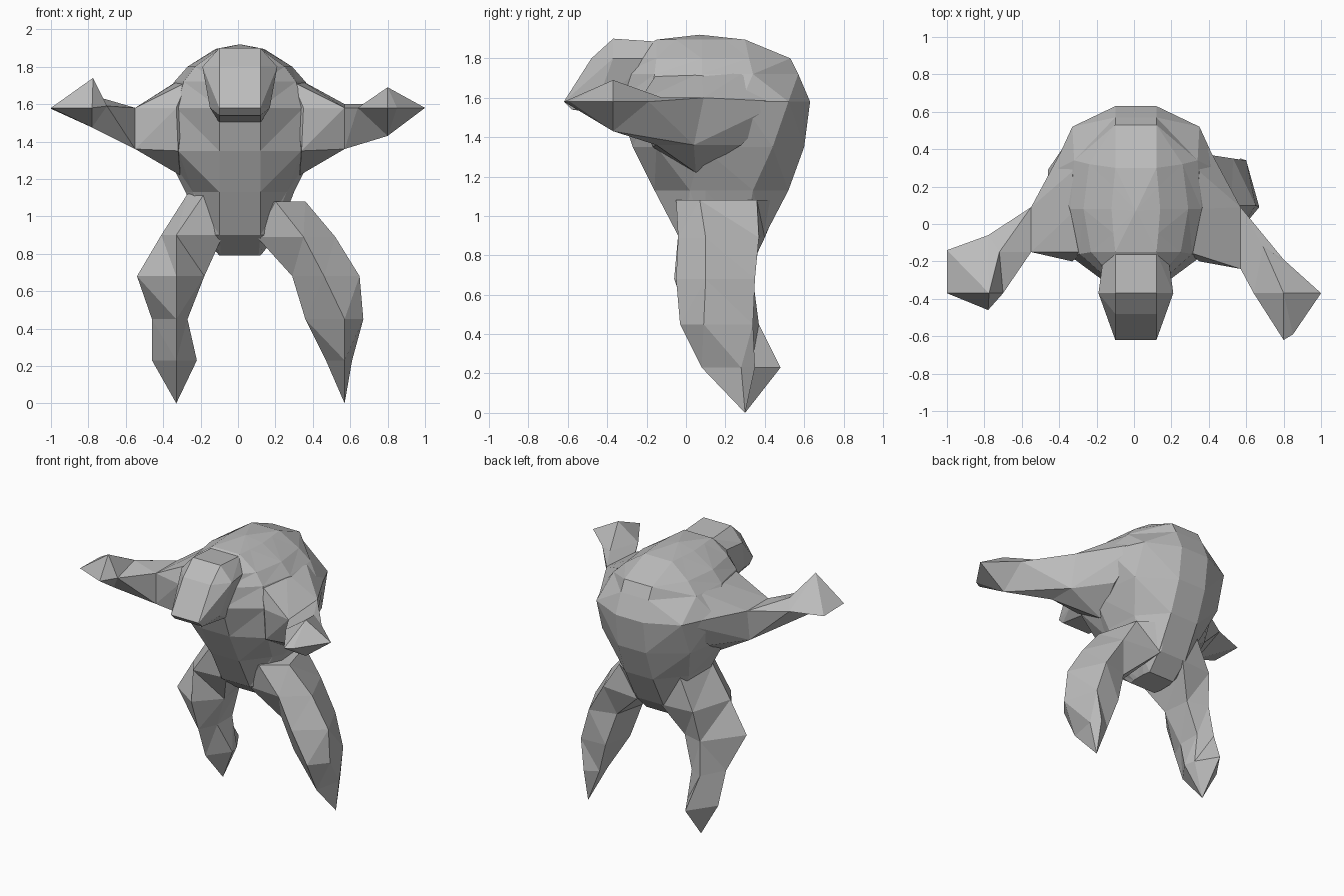
import bpy
import bmesh

if "Cube" in bpy.data.objects:
    bpy.data.objects.remove(bpy.data.objects["Cube"], do_unlink=True)

# Single clay colour
clay = bpy.data.materials.new("clay grey")
clay.use_nodes = True
clay.diffuse_color = (0.5, 0.5, 0.5, 1)
clay.node_tree.nodes["Principled BSDF"].inputs["Base Color"].default_value = clay.diffuse_color

MID = .01  # centre line of the trunk


def finish(name, bm):
    """Turn a bmesh into a flat-shaded object."""
    bmesh.ops.recalc_face_normals(bm, faces=bm.faces[:])
    mesh = bpy.data.meshes.new(name)
    bm.to_mesh(mesh)
    bm.free()
    mesh.materials.append(clay)
    obj = bpy.data.objects.new(name, mesh)
    bpy.context.collection.objects.link(obj)


def hull(name, points):
    """Faceted convex part spanning the given points."""
    bm = bmesh.new()
    for point in points:
        bm.verts.new(point)
    bmesh.ops.convex_hull(bm, input=bm.verts[:])
    loose = [v for v in bm.verts if not v.link_faces]
    bmesh.ops.delete(bm, geom=loose, context="VERTS")
    finish(name, bm)


def loft(name, sections, tip):
    """Skin horizontal sections (height, outline) and close them to a tip."""
    bm = bmesh.new()
    rings = [[bm.verts.new((x, y, z)) for x, y in outline] for z, outline in sections]
    count = len(rings[0])
    for lower, upper in zip(rings, rings[1:]):
        for i in range(count):
            j = (i + 1) % count
            bm.faces.new((lower[i], lower[j], upper[j], upper[i]))
    bm.faces.new(rings[0])
    apex = bm.verts.new(tip)
    last = rings[-1]
    for i in range(count):
        bm.faces.new((last[i], last[(i + 1) % count], apex))
    bmesh.ops.triangulate(bm, faces=bm.faces[:])
    finish(name, bm)


def mirrored(half):
    """Complete a half outline across the trunk's centre line."""
    right = [(MID + x, y) for x, y in half]
    left = [(MID - x, y) for x, y in reversed(half)]
    return right + left


def both_sides(points):
    return [(MID + side * x, y, z) for x, y, z in points for side in (-1, 1)]


# Trunk: narrow hips widening into a big rounded back
trunk = [
    (.79, [(.1, .1), (.11, .14), (.11, .18), (.11, .24), (.1, .29)]),
    (.9, [(.11, -.04), (.16, 0), (.2, .1), (.18, .3), (.11, .4)]),
    (1.13, [(.11, -.16), (.25, .02), (.29, .1), (.27, .34), (.11, .52)]),
    (1.35, [(.11, -.27), (.33, -.15), (.4, .08), (.35, .44), (.11, .6)]),
    (1.58, [(.11, -.35), (.34, -.18), (.45, .28), (.34, .52), (.11, .63)]),
    (1.72, [(.11, -.33), (.3, -.16), (.35, .08), (.33, .34), (.11, .57)]),
    (1.8, [(.11, -.3), (.24, -.15), (.28, .08), (.25, .32), (.11, .53)]),
    (1.895, [(.11, -.15), (.12, -.05), (.13, .08), (.12, .2), (.11, .3)]),
]
loft("trunk", [(z, mirrored(half)) for z, half in trunk], tip=(MID, .07, 1.92))

# Head: blunt wedge pushed forward from the shoulders
hull("head", both_sides([
    (.11, -.15, 1.885), (.11, -.37, 1.9), (.17, -.15, 1.8), (.2, -.37, 1.8),
    (.11, -.48, 1.8), (.11, -.62, 1.58), (.11, -.58, 1.54),
    (.16, -.45, 1.58), (.11, -.3, 1.5),
]))

# Arms: each is an upper arm, a forearm and a pointed hand
shoulder_root = [
    (.34, .5, 1.58), (.45, .29, 1.58), (.39, .28, 1.36), (.34, .28, 1.72), (.32, .08, 1.73),
    (.28, -.15, 1.72), (.34, -.2, 1.58), (.33, -.17, 1.35), (.32, .05, 1.22),
]
elbows = {
    "right": [(-.55, .09, 1.58), (-.55, .06, 1.36), (-.55, -.15, 1.36), (-.55, -.15, 1.58)],
    "left": [(.57, .09, 1.6), (.57, .04, 1.36), (.57, -.15, 1.36), (.57, -.24, 1.58)],
}
wrists = {
    "right": [(-.78, -.06, 1.58), (-.72, -.15, 1.63), (-.7, -.37, 1.59), (-.78, -.3, 1.475)],
    "left": [(.69, -.12, 1.6), (.8, -.19, 1.58), (.64, -.37, 1.58), (.8, -.37, 1.43)],
}
hands = {
    "right": [(-1, -.37, 1.58), (-1, -.14, 1.575), (-.775, -.37, 1.74), (-.78, -.46, 1.58)],
    "left": [(1, -.37, 1.58), (.8, -.62, 1.58), (.85, -.59, 1.58), (.8, -.37, 1.69)],
}
for label, sign in (("right", -1), ("left", 1)):
    root = [(MID + sign * x, y, z) for x, y, z in shoulder_root]
    hull(label + "_upper_arm", root + elbows[label])
    hull(label + "_forearm", elbows[label] + wrists[label])
    hull(label + "_hand", wrists[label] + hands[label])

# Legs: outlines run outer, front, inner, inner back, back
right_leg = [
    (1.12, [(-.27, .08), (-.18, -.04), (-.04, .1), (-.06, .5), (-.22, .38)]),
    (.9, [(-.41, .08), (-.33, -.04), (-.08, -.02), (-.08, .4), (-.32, .38)]),
    (.68, [(-.54, .08), (-.33, -.06), (-.18, .1), (-.2, .3), (-.35, .34)]),
    (.45, [(-.46, .2), (-.33, .02), (-.27, .15), (-.27, .32), (-.37, .37)]),
    (.23, [(-.46, .29), (-.33, .1), (-.22, .25), (-.24, .33), (-.33, .48)]),
]
left_leg = [
    (1.08, [(.36, .07), (.2, -.05), (.06, .1), (.1, .48), (.28, .36)]),
    (.89, [(.52, .1), (.35, -.04), (.1, -.02), (.11, .4), (.4, .37)]),
    (.68, [(.65, .1), (.46, -.05), (.29, .08), (.34, .3), (.53, .35)]),
    (.45, [(.67, .09), (.57, -.03), (.36, .12), (.41, .33), (.6, .34)]),
    (.23, [(.61, .28), (.57, .08), (.47, .22), (.48, .3), (.57, .35)]),
]
loft("right_leg", right_leg, tip=(-.33, .3, 0))
loft("left_leg", left_leg, tip=(.57, .3, 0))
